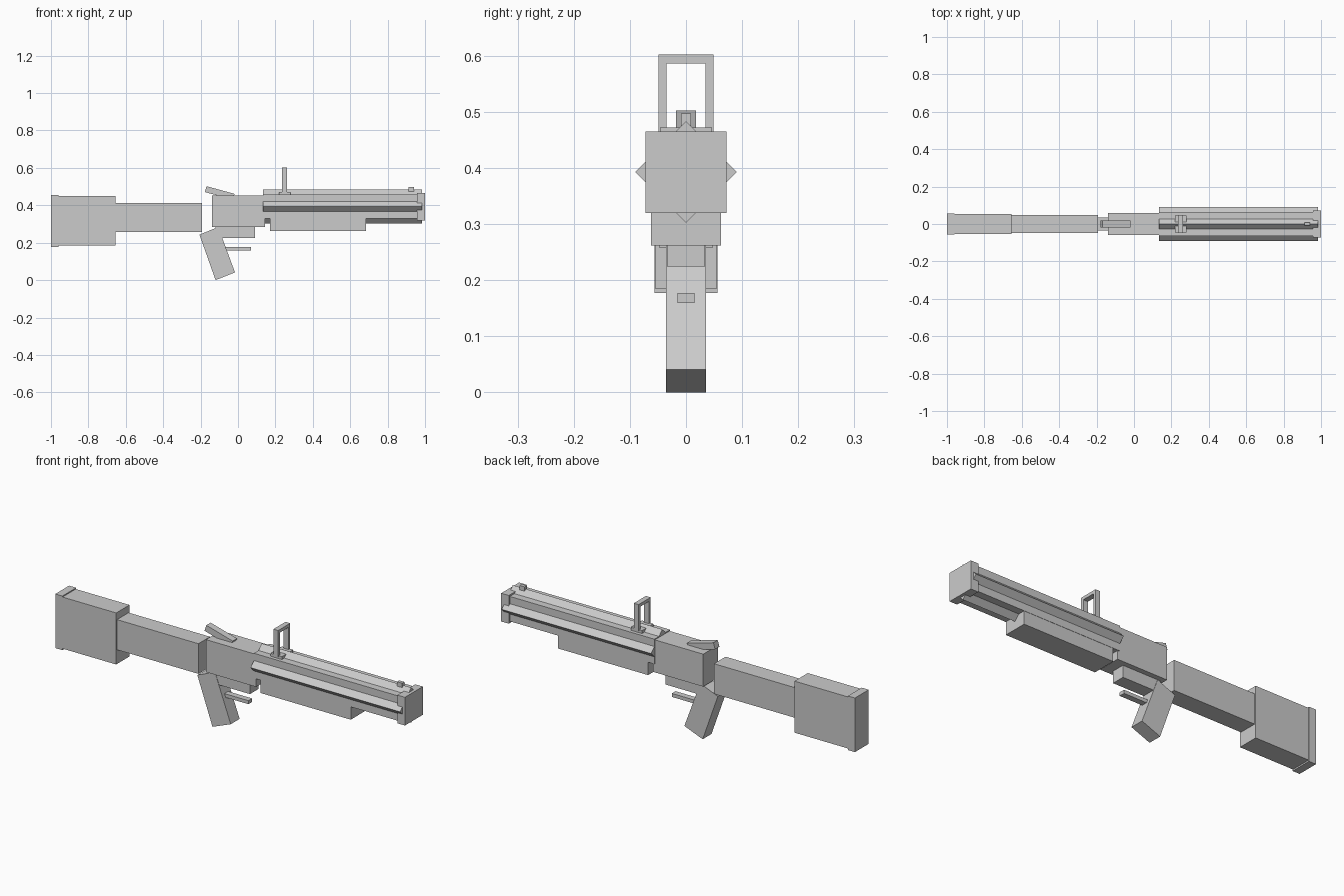
import bpy, bmesh
from math import radians
from mathutils import Matrix

if "Cube" in bpy.data.objects:
    bpy.data.objects.remove(bpy.data.objects["Cube"])


def box(name, x0, x1, half_y, z0, z1, roll=0):
    """Box from x/z limits, symmetric in y, optionally rolled about its long axis."""
    bm = bmesh.new()
    bmesh.ops.create_cube(bm, size=1, matrix=Matrix.Diagonal((x1 - x0, 2 * half_y, z1 - z0, 1)))
    bmesh.ops.rotate(bm, verts=bm.verts, matrix=Matrix.Rotation(radians(roll), 3, 'X'))
    return finish(name, bm, ((x0 + x1) / 2, 0, (z0 + z1) / 2))


def extrude(name, profile, depth, axis, at=0):
    """Extrude a closed profile along x (points are y, z) or y (points are x, z), centred on at."""
    bm = bmesh.new()
    lo = at - depth / 2
    pts = [(lo, a, b) if axis == 'X' else (a, lo, b) for a, b in profile]
    face = bm.faces.new([bm.verts.new(p) for p in pts])
    ext = bmesh.ops.extrude_face_region(bm, geom=[face])
    verts = [v for v in ext["geom"] if isinstance(v, bmesh.types.BMVert)]
    bmesh.ops.translate(bm, verts=verts, vec=(depth, 0, 0) if axis == 'X' else (0, depth, 0))
    return finish(name, bm, (0, 0, 0))


def finish(name, bm, location):
    bmesh.ops.recalc_face_normals(bm, faces=bm.faces)
    mesh = bpy.data.meshes.new(name)
    bm.to_mesh(mesh)
    bm.free()
    obj = bpy.data.objects.new(name, mesh)
    obj.location = location
    bpy.context.collection.objects.link(obj)
    return obj


# Shoulder stock
box("butt_pad", -1.0, -0.96, 0.056, 0.177, 0.455)
box("stock", -0.962, -0.655, 0.054, 0.184, 0.449)
box("stock_neck", -0.66, -0.192, 0.047, 0.257, 0.412)

# Receiver, trigger and grip
box("receiver", -0.14, 0.145, 0.06, 0.285, 0.452)
box("lower_receiver", -0.12, 0.092, 0.034, 0.224, 0.29)
box("trigger", -0.07, 0.07, 0.015, 0.159, 0.177)
extrude("grip", [(-0.206, 0.243), (-0.12, 0.0), (-0.016, 0.041), (-0.106, 0.284)], 0.072, 'Y')
extrude("rear_lever", [(-0.168, 0.502), (-0.018, 0.461), (-0.027, 0.43), (-0.178, 0.471)], 0.035, 'Y')

# Barrel housing: two square bars, one rolled 45 degrees to form the rails
for name, roll in (("barrel_housing", 0), ("barrel_rails", 45)):
    box(name, 0.135, 0.985, 0.064, 0.329, 0.457, roll)
box("muzzle_block", 0.957, 1.0, 0.0725, 0.32, 0.465)
box("fore_grip", 0.172, 0.685, 0.0625, 0.262, 0.345)

# Sights
box("rear_sight_base", 0.218, 0.282, 0.046, 0.45, 0.472)
extrude("rear_sight_frame", [(-0.049, 0.465), (-0.035, 0.465), (-0.035, 0.586), (0.035, 0.586),
                             (0.035, 0.465), (0.049, 0.465), (0.049, 0.602), (-0.049, 0.602)],
        0.027, 'X', at=0.249)
box("front_sight", 0.911, 0.94, 0.009, 0.465, 0.497)
